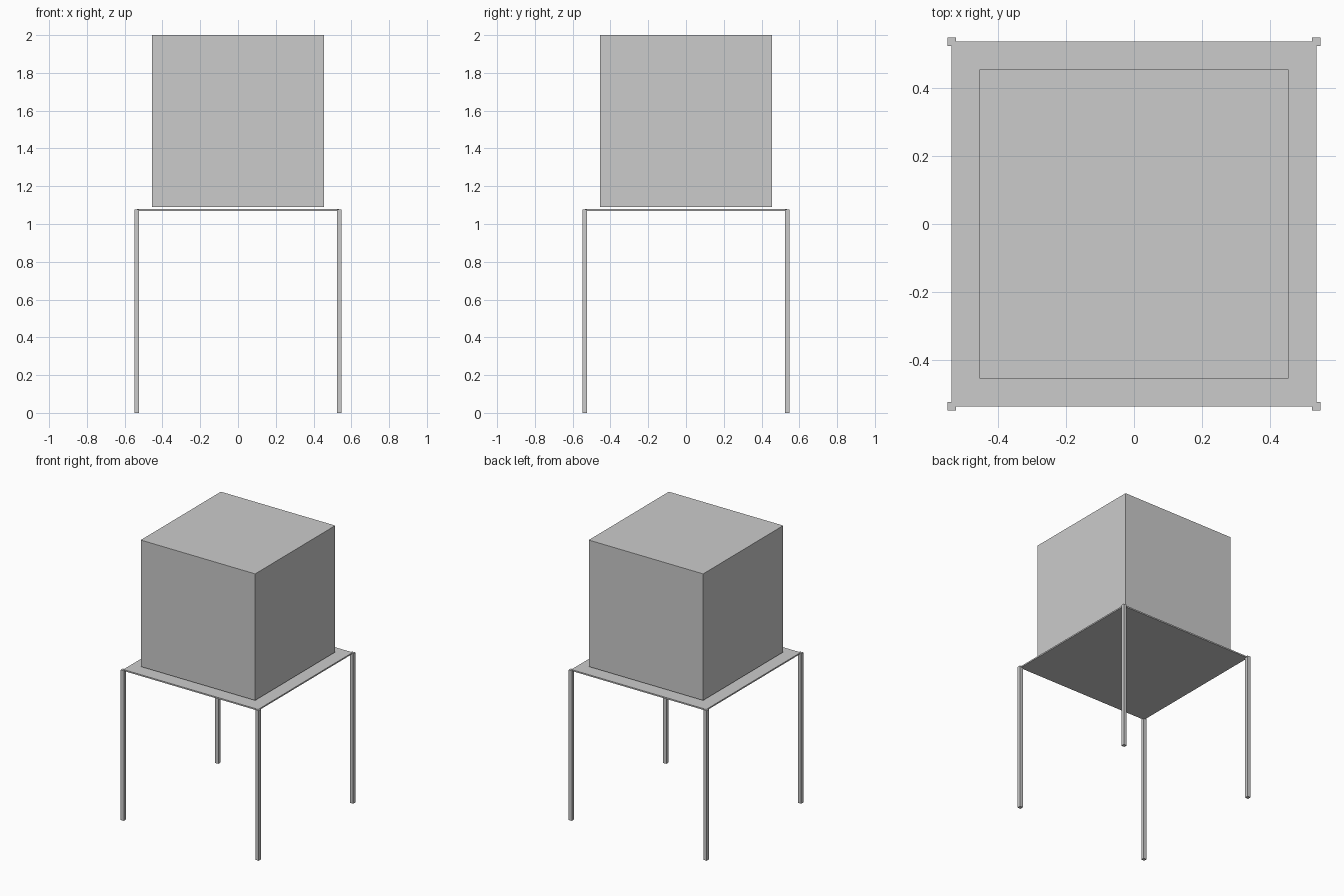
import bpy

if "Cube" in bpy.data.objects:
    bpy.data.objects.remove(bpy.data.objects["Cube"])


def box(name, center, size):
    bpy.ops.mesh.primitive_cube_add(size=1, location=center)
    ob = bpy.context.object
    ob.name = name
    ob.scale = size
    bpy.ops.object.transform_apply(location=False, rotation=False, scale=True)
    return ob


# Large cube hovering just above the table
CUBE = 0.909
box("cube_block", (0, 0, 2 - CUBE / 2), (CUBE, CUBE, CUBE))

# Thin table top whose corners sit on the leg centres
HALF = 0.536
box("table_top", (0, 0, 1.0745), (2 * HALF, 2 * HALF, 0.010))

# Four slim square legs
LEG_W, LEG_H = 0.025, 1.078
for side, sx in (("left", -1), ("right", 1)):
    for end, sy in (("front", -1), ("back", 1)):
        box(f"{end}_{side}_leg", (sx * HALF, sy * HALF, LEG_H / 2),
            (LEG_W, LEG_W, LEG_H))
